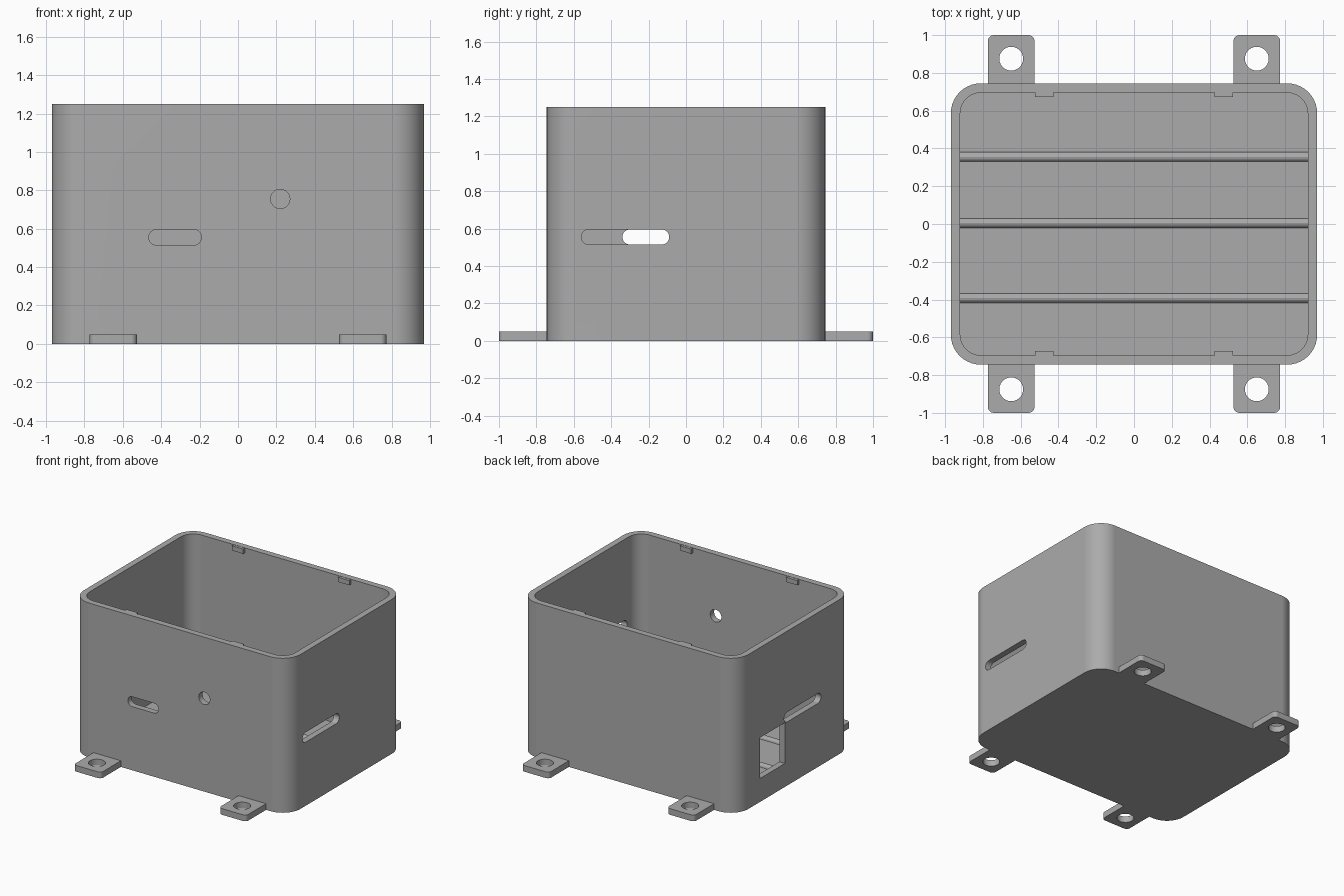
import bpy, bmesh
from math import pi, cos, sin, radians

cube = bpy.data.objects.get("Cube")
if cube:
    bpy.data.objects.remove(cube, do_unlink=True)

GREY = (0.41, 0.41, 0.41, 1)
grey = bpy.data.materials.new("matte grey")
grey.use_nodes = True
grey.diffuse_color = GREY
grey.node_tree.nodes["Principled BSDF"].inputs["Base Color"].default_value = GREY


def rounded(u0, u1, v0, v1, r, steps=10):
    """Rounded rectangle outline, counterclockwise."""
    corners = [(u1 - r, v1 - r), (u0 + r, v1 - r), (u0 + r, v0 + r), (u1 - r, v0 + r)]
    pts = []
    for q, (cu, cv) in enumerate(corners):
        for i in range(steps + 1):
            a = (q + i / steps) * pi / 2
            pts.append((cu + r * cos(a), cv + r * sin(a)))
    return pts


def prism(name, outline, axis, lo, hi):
    """Extrude an outline along an axis; the outline uses the other two axes in order."""
    def place(u, v, w):
        return {"x": (w, u, v), "y": (u, w, v), "z": (u, v, w)}[axis]
    bm = bmesh.new()
    a = [bm.verts.new(place(u, v, lo)) for u, v in outline]
    b = [bm.verts.new(place(u, v, hi)) for u, v in outline]
    bm.faces.new(a)
    bm.faces.new(b)
    for i in range(len(a)):
        j = (i + 1) % len(a)
        bm.faces.new((a[i], a[j], b[j], b[i]))
    bmesh.ops.remove_doubles(bm, verts=bm.verts, dist=1e-5)
    bmesh.ops.recalc_face_normals(bm, faces=bm.faces)
    mesh = bpy.data.meshes.new(name)
    bm.to_mesh(mesh)
    bm.free()
    mesh.materials.append(grey)
    obj = bpy.data.objects.new(name, mesh)
    bpy.context.collection.objects.link(obj)
    return obj


def rect(u0, u1, v0, v1):
    return [(u0, v0), (u1, v0), (u1, v1), (u0, v1)]


def cut(obj, cutters):
    """Subtract the cutters, bake the result and remove them."""
    for c in cutters:
        m = obj.modifiers.new("cut", "BOOLEAN")
        m.operation, m.solver, m.object = "DIFFERENCE", "EXACT", c
    bpy.context.view_layer.update()
    graph = bpy.context.evaluated_depsgraph_get()
    mesh = bpy.data.meshes.new_from_object(obj.evaluated_get(graph))
    obj.modifiers.clear()
    obj.data = mesh
    for c in cutters:
        bpy.data.objects.remove(c, do_unlink=True)


def smooth(obj):
    bpy.ops.object.select_all(action="DESELECT")
    obj.select_set(True)
    bpy.context.view_layer.objects.active = obj
    bpy.ops.object.shade_smooth_by_angle(angle=radians(30))
    obj.modifiers.new("even normals", "WEIGHTED_NORMAL").keep_sharp = True


# Open box with its slots, round hole and socket opening
W, D, H, T = 0.97, 0.745, 1.25, 0.05
box = prism("enclosure_box", rounded(-W, W, -D, D, 0.16), "z", 0, H)
cut(box, [
    prism("cavity", rounded(T - W, W - T, T - D, D - T, 0.11), "z", T, H + 0.1),
    prism("front_slot", rounded(-0.465, -0.19, 0.515, 0.595, 0.0399), "y", -D - 0.1, -D + 0.1),
    prism("front_hole", rounded(0.17, 0.27, 0.705, 0.805, 0.05), "y", -D - 0.1, -D + 0.1),
    prism("plus_x_slot", rounded(-0.56, -0.09, 0.515, 0.595, 0.0399), "x", W - 0.1, W + 0.1),
    prism("minus_x_slot", rounded(-0.34, 0.13, 0.515, 0.595, 0.0399), "x", -W - 0.1, 0.1 - W),
    prism("socket_opening", rect(0.12, 0.44, 0.19, 0.52), "x", -W - 0.1, 0.1 - W),
])
smooth(box)

# Mounting tabs and lid catches, mirrored on both axes
for sx, side in ((1, "left"), (-1, "right")):
    for sy, end in ((1, "back"), (-1, "front")):
        x, y = sx * 0.65, sy * 0.875
        ys = sorted((sy * (D - 0.03), sy))
        tab = prism(f"{end}_{side}_tab", rounded(x - 0.123, x + 0.123, *ys, 0.03, 5), "z", 0, T)
        hole = prism("hole", rounded(x - 0.063, x + 0.063, y - 0.063, y + 0.063, 0.063), "z", -0.1, 0.1)
        cut(tab, [hole])
        smooth(tab)
        ys = sorted((sy * (D - T + 0.01), sy * (D - T - 0.022)))
        prism(f"{end}_{side}_catch", rect(sx * 0.475 - 0.05, sx * 0.475 + 0.05, *ys), "z", 1.21, H - 0.002)

# Low ribs across the floor
for name, y in (("back", 0.355), ("middle", 0.005), ("front", -0.393)):
    arc = [(y + 0.025 * cos(i * pi / 6), T + 0.025 * sin(i * pi / 6)) for i in range(7)]
    arc = [(y + 0.025, T - 0.01)] + arc + [(y - 0.025, T - 0.01)]
    prism(f"{name}_floor_rib", arc, "x", T - W - 0.005, W - T + 0.005)
